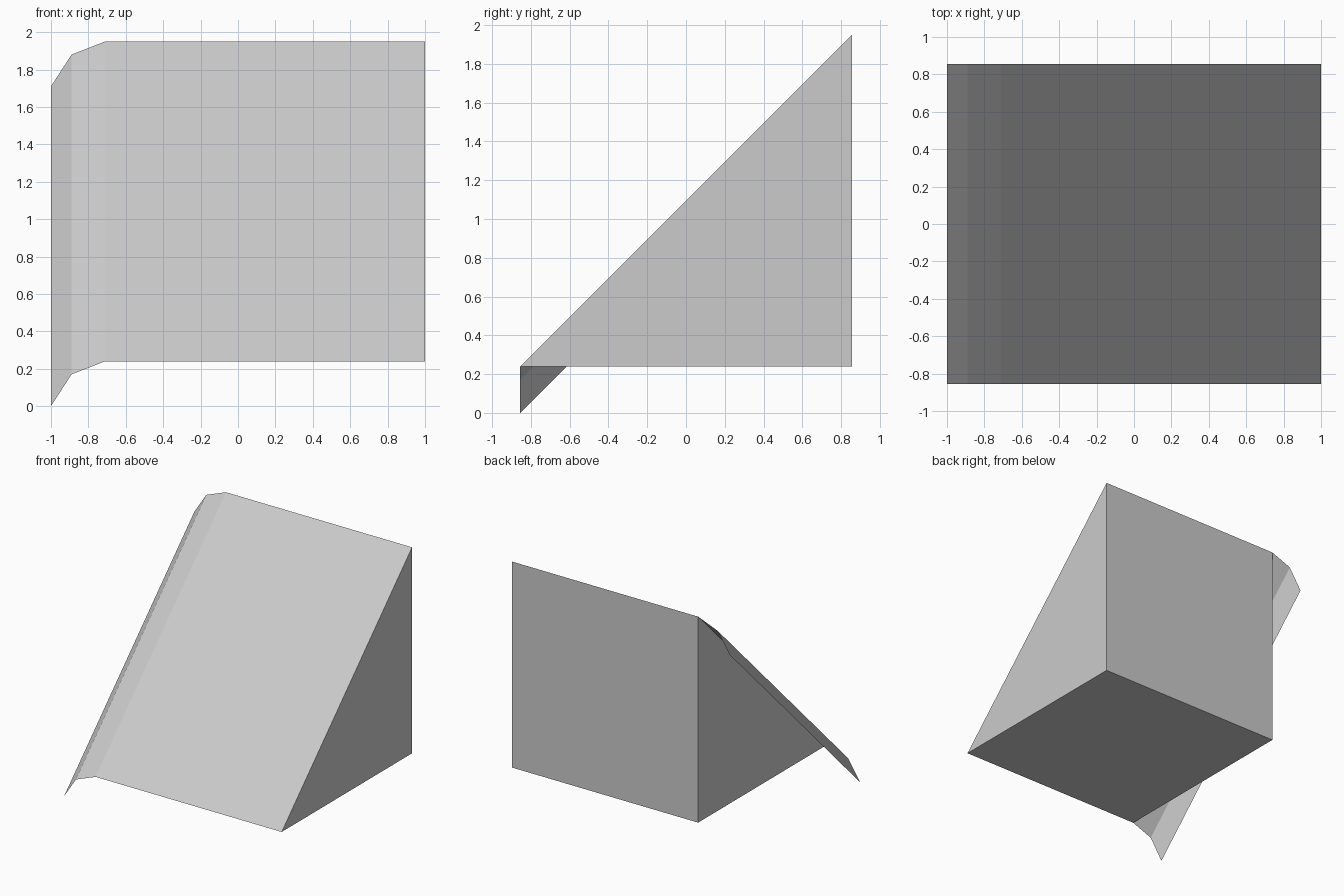
import bpy
import bmesh

if "Cube" in bpy.data.objects:
    bpy.data.objects.remove(bpy.data.objects["Cube"])

HALF = 0.855           # half depth in y
RISE = 2 * HALF        # 45 degree slope
BASE = 0.24            # underside of the wedge
LEFT, RIGHT = -0.71, 1.0


def sweep(name, profile, offset, closed):
    """Sweep a row of points by an offset; closed profiles become solids."""
    bm = bmesh.new()
    a = [bm.verts.new(p) for p in profile]
    b = [bm.verts.new([c + d for c, d in zip(p, offset)]) for p in profile]
    n = len(profile)
    for i in range(n if closed else n - 1):
        j = (i + 1) % n
        bm.faces.new((a[j], a[i], b[i], b[j]))
    if closed:
        bm.faces.new(a)
        bm.faces.new(b[::-1])
        bmesh.ops.recalc_face_normals(bm, faces=bm.faces)
    mesh = bpy.data.meshes.new(name)
    bm.to_mesh(mesh)
    bm.free()
    obj = bpy.data.objects.new(name, mesh)
    bpy.context.collection.objects.link(obj)
    return obj


# Solid ramp: right triangle swept across x
sweep("ramp_wedge",
      [(LEFT, -HALF, BASE), (LEFT, HALF, BASE), (LEFT, HALF, BASE + RISE)],
      (RIGHT - LEFT, 0, 0), True)

# Thin curled lip running up the left side of the slope
sweep("curled_edge",
      [(LEFT, -HALF, BASE), (-0.89, -HALF, 0.17), (-1.0, -HALF, 0.0)],
      (0, RISE, RISE), False)
